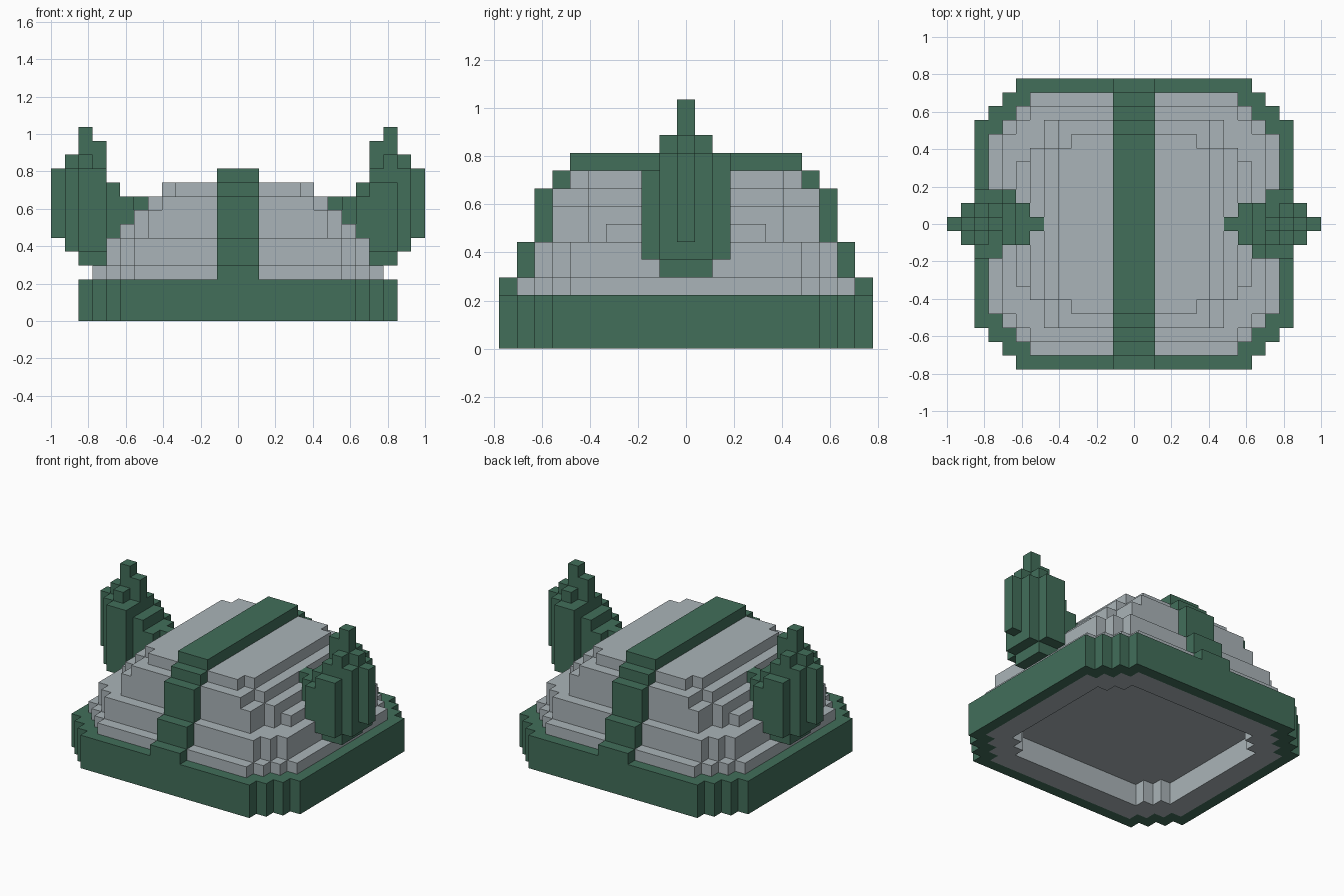
import bpy, bmesh
from mathutils import Vector

if "Cube" in bpy.data.objects:
    bpy.data.objects.remove(bpy.data.objects["Cube"], do_unlink=True)

U = 2 / 27  # size of one block


def material(name, rgb):
    m = bpy.data.materials.new(name)
    m.use_nodes = True
    col = (*rgb, 1)
    m.diffuse_color = col
    bsdf = next(n for n in m.node_tree.nodes if n.type == 'BSDF_PRINCIPLED')
    bsdf.inputs["Base Color"].default_value = col
    bsdf.inputs["Roughness"].default_value = 0.8
    return m


GREEN = material("dark green", (0.054, 0.156, 0.102))
GRAY = material("pale gray", (0.402, 0.456, 0.479))


def finish(name, bm, mat):
    bmesh.ops.recalc_face_normals(bm, faces=bm.faces)
    me = bpy.data.meshes.new(name)
    bm.to_mesh(me)
    bm.free()
    me.materials.append(mat)
    ob = bpy.data.objects.new(name, me)
    bpy.context.collection.objects.link(ob)
    return ob


def extrude(name, points, offset, mat):
    """Extrude a closed outline, given in blocks, along an offset."""
    bm = bmesh.new()
    face = bm.faces.new([bm.verts.new(Vector(p) * U) for p in points])
    ext = bmesh.ops.extrude_face_region(bm, geom=[face])
    verts = [g for g in ext["geom"] if isinstance(g, bmesh.types.BMVert)]
    bmesh.ops.translate(bm, verts=verts, vec=Vector(offset) * U)
    return finish(name, bm, mat)


def stepped_slab(name, corners, z0, z1, mat):
    """Slab with stair-stepped corners; corners run from the back to the side."""
    quad = []
    for i, (x, y) in enumerate(corners):
        quad.append((x, y))
        if i + 1 < len(corners):
            quad.append((x, corners[i + 1][1]))
    ring = quad + [(x, -y) for x, y in quad[::-1]]
    ring += [(-x, y) for x, y in ring[::-1]]
    return extrude(name, [(x, y, z0) for x, y in ring], (0, 0, z1 - z0), mat)


def carve(target, cutter):
    """Cut one slab out of another and drop the cutter."""
    cutter.hide_render = True
    mod = target.modifiers.new("carve", 'BOOLEAN')
    mod.operation = 'DIFFERENCE'
    mod.solver = 'EXACT'
    mod.object = cutter
    bpy.context.view_layer.update()
    graph = bpy.context.evaluated_depsgraph_get()
    me = bpy.data.meshes.new_from_object(target.evaluated_get(graph))
    target.modifiers.clear()
    target.data = me
    bpy.data.objects.remove(cutter, do_unlink=True)


# Corner steps (half width, half depth) in blocks
BRIM = [(8.5, 10.5), (9.5, 9.5), (10.5, 8.5), (11.5, 7.5)]
BASE = [(7.5, 9.5), (8.5, 8.5), (9.5, 7.5), (10.5, 6.5)]
CAVITY = [(6.5, 7.5), (7.5, 6.5), (8.5, 5.5)]

# Brim ring around the helmet base, and the hollow below it
brim = stepped_slab("brim", BRIM, 0, 3, GREEN)
carve(brim, stepped_slab("brim_cutter", BASE, -1, 4, GREEN))
base = stepped_slab("dome_base", BASE, 0, 4, GRAY)
carve(base, stepped_slab("hollow_cutter", CAVITY, -1, 2, GRAY))

# Dome tiers, each sunk slightly into the one below
TIERS = [
    ("dome_lower", [(7.5, 8.5), (8.5, 7.5), (9.5, 6.5)], 4, 6),
    ("dome_side_step", [(8.5, 4.5)], 6, 7),
    ("dome_middle", [(6.5, 7.5), (7.5, 5.5)], 6, 8),
    ("dome_upper", [(5.5, 7.5), (6.5, 5.5)], 8, 9),
    ("dome_top", [(4.5, 6.5), (5.5, 5.5)], 9, 10),
]
for name, corners, z0, z1 in TIERS:
    stepped_slab(name, corners, z0 - 0.3, z1, GRAY)

# Centre band running front to back over the dome
half = [(10.5, 3), (10.5, 4), (9.5, 4), (9.5, 6), (8.5, 6), (8.5, 9),
        (7.5, 9), (7.5, 10), (6.5, 10), (6.5, 11)]
band = half + [(-y, z) for y, z in half[::-1]]
extrude("centre_band", [(-1.5, y, z) for y, z in band], (3, 0, 0), GREEN)

# Horn rows: y -> first x, then bottom and top of each column outwards
HORN = {
    -2: (9, [(6, 9), (5, 10), (5, 10)]),
    -1: (8, [(7, 9), (6, 10), (4, 11), (4, 12), (5, 11)]),
    0: (7, [(8, 9), (7, 9), (6, 10), (4, 13), (4, 14), (5, 12), (6, 11)]),
    1: (8, [(7, 9), (6, 10), (4, 11), (4, 12), (5, 11)]),
    2: (10, [(5, 11), (5, 11)]),
}
AXES = [Vector((1, 0, 0)), Vector((0, 1, 0)), Vector((0, 0, 1))]


def horn(name, s):
    """Blocky horn; s = -1 gives the half-turned twin on the other side."""
    cells = {(s * (x0 + i), s * y, z)
             for y, (x0, cols) in HORN.items()
             for i, (lo, hi) in enumerate(cols) for z in range(lo, hi)}
    bm = bmesh.new()
    for c in cells:
        centre = Vector(c) + Vector((0, 0, 0.5))
        for k in range(3):
            a, b = AXES[(k + 1) % 3] / 2, AXES[(k + 2) % 3] / 2
            for d in (1, -1):
                n = list(c)
                n[k] += d
                if tuple(n) in cells:
                    continue
                mid = centre + AXES[k] * d / 2
                ring = [mid - a - b, mid + a - b, mid + a + b, mid - a + b]
                bm.faces.new([bm.verts.new(p * U) for p in ring[::d]])
    bmesh.ops.remove_doubles(bm, verts=bm.verts, dist=0.001)
    return finish(name, bm, GREEN)


horn("left_horn", 1)
horn("right_horn", -1)
